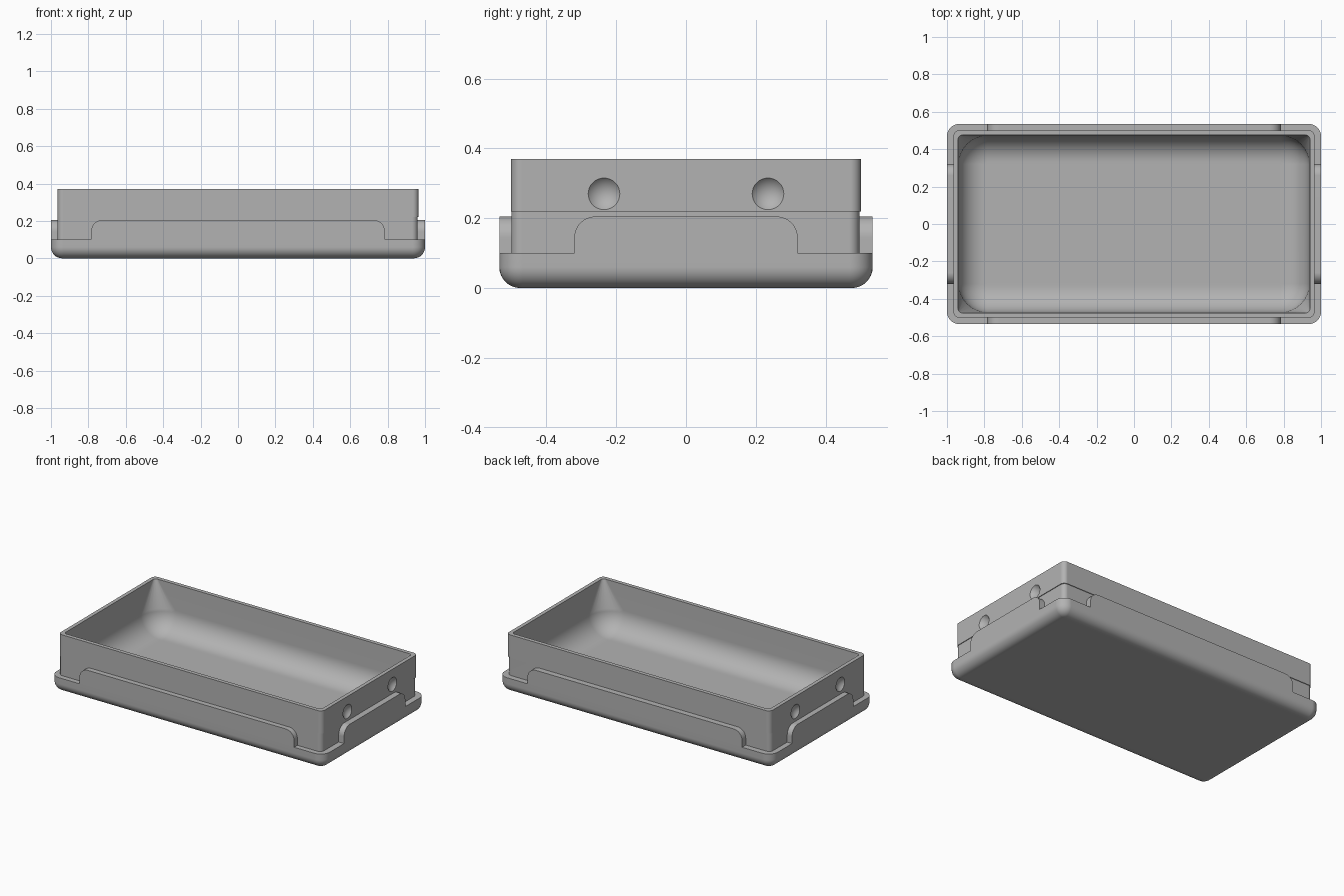
import bpy, bmesh
from math import sin, cos, pi, radians
from mathutils import Vector, Matrix

cube = bpy.data.objects.get("Cube")
if cube:
    bpy.data.objects.remove(cube, do_unlink=True)

grey = bpy.data.materials.new("matte grey")
grey.use_nodes = True
grey.diffuse_color = (0.45, 0.45, 0.45, 1)
grey.node_tree.nodes["Principled BSDF"].inputs["Base Color"].default_value = (0.45, 0.45, 0.45, 1)


def make_object(name, bm):
    bmesh.ops.recalc_face_normals(bm, faces=bm.faces)
    mesh = bpy.data.meshes.new(name)
    bm.to_mesh(mesh)
    bm.free()
    mesh.materials.append(grey)
    obj = bpy.data.objects.new(name, mesh)
    bpy.context.collection.objects.link(obj)
    return obj


def activate(obj):
    bpy.ops.object.select_all(action='DESELECT')
    obj.select_set(True)
    bpy.context.view_layer.objects.active = obj


def smooth(obj):
    activate(obj)
    bpy.ops.object.shade_smooth_by_angle(angle=radians(30))
    mod = obj.modifiers.new("face weighting", 'WEIGHTED_NORMAL')
    mod.keep_sharp = True


def rounded_rect(hx, hy, r, z, shift=0, steps=8):
    """Ring of points round a rectangle with rounded corners."""
    pts = []
    for i, (sx, sy) in enumerate([(1, 1), (-1, 1), (-1, -1), (1, -1)]):
        for k in range(steps + 1):
            a = (i + k / steps) * pi / 2
            pts.append((sx * (hx - r) + r * cos(a) + shift,
                        sy * (hy - r) + r * sin(a) + shift, z))
    return pts


def loft(rings):
    bm = bmesh.new()
    loops = [[bm.verts.new(p) for p in ring] for ring in rings]
    for a, b in zip(loops, loops[1:]):
        n = len(a)
        for i in range(n):
            j = (i + 1) % n
            bm.faces.new((a[i], a[j], b[j], b[i]))
    bm.faces.new(loops[0])
    bm.faces.new(loops[-1])
    return bm


# Tray: rounded underside, lip, stepped outer wall, rim, then the hollow
LIP, STEP, TOP, FLOOR = 0.10, 0.22, 0.37, 0.06
EDGE, COVE = 0.06, 0.14
rings = [rounded_rect(0.92, 0.455, 0.005, 0)]
for k in range(9):
    a = k / 8 * pi / 2
    inset = EDGE * (1 - sin(a))
    rings.append(rounded_rect(1 - inset, 0.535 - inset, 0.066 - inset, EDGE * (1 - cos(a))))
rings += [
    rounded_rect(1, 0.535, 0.066, LIP),
    rounded_rect(0.9625, 0.4985, 0.03, LIP, -0.002),
    rounded_rect(0.9625, 0.4985, 0.03, STEP, -0.002),
    rounded_rect(0.965, 0.501, 0.03, STEP),
    rounded_rect(0.965, 0.501, 0.03, TOP),
    rounded_rect(0.94, 0.475, 0.02, TOP),
]
for k in range(13):
    a = k / 12 * pi / 2
    inset = 0.003 + COVE * (1 - cos(a))
    rings.append(rounded_rect(0.94 - inset, 0.475 - inset, 0.155 - inset,
                              FLOOR + COVE * (1 - sin(a))))
rings.append(rounded_rect(0.78, 0.315, 0.005, FLOOR))
tray = make_object("tray", loft(rings))

# Shallow round dimples in both ends
bm = bmesh.new()
for sx in (-1, 1):
    for sy in (-1, 1):
        bmesh.ops.create_uvsphere(bm, u_segments=40, v_segments=24, radius=0.058,
                                  matrix=Matrix.Translation((sx * 1.001, sy * 0.235, 0.27)))
cutter = make_object("dimple_cutter", bm)
cutter.hide_render = True
cut = tray.modifiers.new("dimples", 'BOOLEAN')
cut.operation = 'DIFFERENCE'
cut.solver = 'EXACT'
cut.object = cutter
activate(tray)
bpy.ops.object.modifier_apply(modifier=cut.name)
bpy.data.objects.remove(cutter, do_unlink=True)
smooth(tray)


# Raised panels on the four sides, flush with the base and rounded on top
def panel(name, half, outer, inner, angle):
    r, top = 0.06, 0.205
    profile = [(-half, LIP), (half, LIP)]
    for side in (1, -1):
        for k in range(9):
            a = k / 8 * pi / 2
            if side < 0:
                a = pi / 2 - a
            profile.append((side * (half - r + r * cos(a)), top - r + r * sin(a)))
    turn = Matrix.Rotation(angle, 3, 'Z')
    bm = loft([[turn @ Vector((u, -d, z)) for u, z in profile] for d in (outer, inner)])
    smooth(make_object(name, bm))


panel("front_panel", 0.785, 0.535, 0.49, 0)
panel("back_panel", 0.785, 0.535, 0.49, pi)
panel("left_panel", 0.32, 1, 0.955, pi / 2)
panel("right_panel", 0.32, 1, 0.955, -pi / 2)
